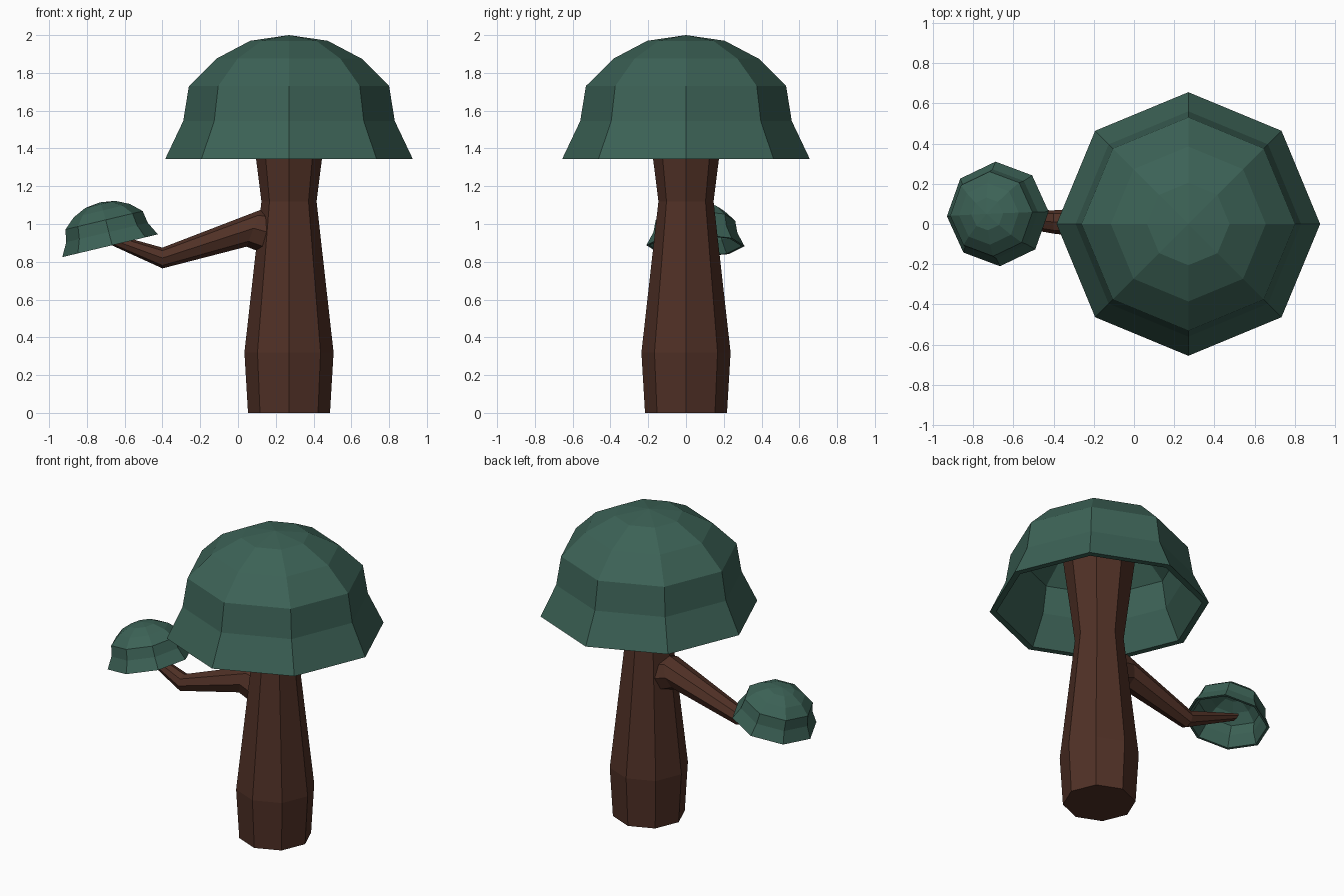
import bpy, bmesh, math
from mathutils import Vector, Matrix

if "Cube" in bpy.data.objects:
    bpy.data.objects.remove(bpy.data.objects["Cube"])

SIDES = 8


def material(name, rgb):
    m = bpy.data.materials.new(name)
    m.diffuse_color = (*rgb, 1)
    m.use_nodes = True
    m.node_tree.nodes["Principled BSDF"].inputs["Base Color"].default_value = m.diffuse_color
    return m


bark = material("brown bark", (0.080, 0.030, 0.019))
leaf = material("dark green leaves", (0.045, 0.122, 0.093))


def circle(z, r):
    return [Vector((r * math.cos(2 * math.pi * i / SIDES),
                    r * math.sin(2 * math.pi * i / SIDES), z)) for i in range(SIDES)]


def loft(name, rings, mat, matrix=None):
    """Skin a list of rings (a ring of one point is a tip) and cap open ends."""
    bm = bmesh.new()
    loops = [[bm.verts.new(p) for p in ring] for ring in rings]
    for a, b in zip(loops, loops[1:]):
        for i in range(SIDES):
            j = (i + 1) % SIDES
            if len(a) == 1:
                bm.faces.new((a[0], b[j], b[i]))
            elif len(b) == 1:
                bm.faces.new((a[i], a[j], b[0]))
            else:
                bm.faces.new((a[i], a[j], b[j], b[i]))
    for end in (loops[0], loops[-1]):
        if len(end) > 1:
            bm.faces.new(end)
    bmesh.ops.recalc_face_normals(bm, faces=bm.faces)
    me = bpy.data.meshes.new(name)
    bm.to_mesh(me)
    bm.free()
    me.materials.append(mat)
    ob = bpy.data.objects.new(name, me)
    if matrix:
        ob.matrix_world = matrix
    bpy.context.collection.objects.link(ob)
    return ob


# trunk, running up into the crown
trunk_profile = [(0, 0.217), (0.32, 0.236), (1.12, 0.146), (1.35, 0.175), (1.70, 0.22)]
loft("trunk", [circle(z, r) for z, r in trunk_profile], bark, Matrix.Translation((0.27, 0, 0)))

# branch: each ring given by its lowest and highest point (x, z), y centre and half width
branch_rings = [((0.20, 0.82), (0.24, 1.06), 0.0, 0.12),
                ((0.045, 0.88), (0.12, 1.075), 0.0, 0.10),
                ((-0.40, 0.765), (-0.40, 0.875), 0.01, 0.058),
                ((-0.74, 0.92), (-0.76, 0.975), 0.045, 0.028)]
rings = []
for lo, hi, y, w in branch_rings:
    lo, hi = Vector((lo[0], y, lo[1])), Vector((hi[0], y, hi[1]))
    mid, up = (lo + hi) / 2, (hi - lo) / 2
    rings.append([mid + up * p.y + Vector((0, w * p.x, 0)) for p in circle(0, 1)])
loft("branch", rings, bark)

# hollow crowns: outer dome, thin rim, inner dome
dome = [(0.655, 0), (0.56, 0.20), (0.53, 0.385), (0.385, 0.53), (0.205, 0.625)]
outer = [[Vector((0, 0, 0.655))]] + [circle(z, r) for r, z in reversed(dome)]
inner = [circle(z * 0.94, r - 0.04) for r, z in dome] + [[Vector((0, 0, 0.61))]]
crown = outer + inner

loft("large_crown", crown, leaf, Matrix.Translation((0.27, 0, 1.345)))
loft("small_crown", crown, leaf,
     Matrix.Translation((-0.677, 0.05, 0.885))
     @ Matrix.Rotation(math.radians(-13.4), 4, 'Y')
     @ Matrix.Rotation(math.radians(2.5), 4, 'Z')
     @ Matrix.Diagonal((0.397, 0.397, 0.36, 1)))
